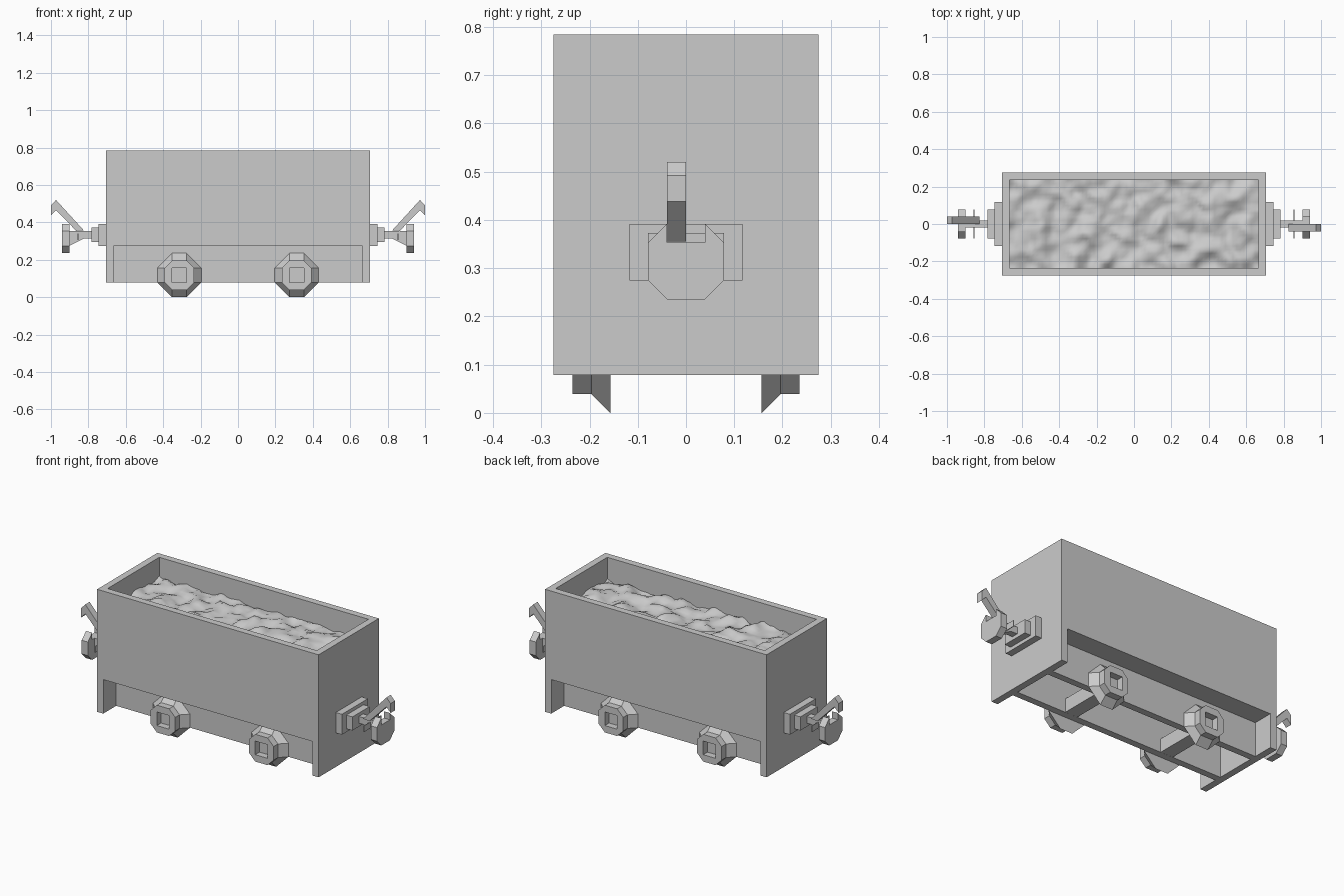
import bpy, bmesh
from mathutils import Matrix, Vector, noise

if "Cube" in bpy.data.objects:
    bpy.data.objects.remove(bpy.data.objects["Cube"])

U = 0.0392  # base module of the model

grey = bpy.data.materials.new("light_grey")
grey.diffuse_color = (0.6, 0.6, 0.6, 1)
grey.use_nodes = True
grey.node_tree.nodes["Principled BSDF"].inputs["Base Color"].default_value = grey.diffuse_color


def finish(name, bm):
    bmesh.ops.remove_doubles(bm, verts=bm.verts, dist=1e-5)
    bmesh.ops.recalc_face_normals(bm, faces=bm.faces)
    me = bpy.data.meshes.new(name)
    bm.to_mesh(me)
    bm.free()
    me.materials.append(grey)
    ob = bpy.data.objects.new(name, me)
    bpy.context.collection.objects.link(ob)
    return ob


def box(name, x, y, z):
    """Box from (min, max) pairs."""
    bm = bmesh.new()
    size = Matrix.Diagonal((x[1] - x[0], y[1] - y[0], z[1] - z[0], 1))
    mid = Matrix.Translation([sum(p) / 2 for p in (x, y, z)])
    bmesh.ops.create_cube(bm, size=1, matrix=mid @ size)
    return finish(name, bm)


def prism(name, pts, axis, a, b):
    """Extrude a 2D profile along x (profile y,z) or y (profile x,z)."""
    bm = bmesh.new()
    at = (lambda p, t: (t, p[0], p[1])) if axis == 'x' else (lambda p, t: (p[0], t, p[1]))
    face = bm.faces.new([bm.verts.new(at(p, a)) for p in pts])
    new = bmesh.ops.extrude_face_region(bm, geom=[face])['geom']
    shift = Vector(at((0, 0), b - a))
    bmesh.ops.translate(bm, vec=shift, verts=[v for v in new if isinstance(v, bmesh.types.BMVert)])
    return finish(name, bm)


# wagon body: one block with load space, side recesses and underside pocket cut out
body = box("wagon_body", (-18*U, 18*U), (-7*U, 7*U), (2*U, 20*U))
cuts = [("load_space_cutter", (-6*U, 6*U), (14*U, 22*U)),
        ("front_recess_cutter", (-9*U, -4*U), (0, 7*U)),
        ("back_recess_cutter", (4*U, 9*U), (0, 7*U)),
        ("underside_cutter", (-3*U, 3*U), (0, 7*U))]
for name, y, z in cuts:
    cutter = box(name, (-17*U, 17*U), y, z)
    mod = body.modifiers.new(name, 'BOOLEAN')
    mod.operation = 'DIFFERENCE'
    mod.solver = 'EXACT'
    mod.object = cutter
bpy.context.view_layer.objects.active = body
body.select_set(True)
for name, _, _ in cuts:
    bpy.ops.object.modifier_apply(modifier=name)
    bpy.data.objects.remove(bpy.data.objects[name])

# lumpy bulk load
bm = bmesh.new()
bmesh.ops.create_grid(bm, x_segments=68, y_segments=24, size=1,
                      matrix=Matrix.Diagonal((17*U, 6*U, 1, 1)))
for v in bm.verts:
    p = Vector((v.co.x, v.co.y, 0.37))
    v.co.z = 0.662 + 0.035 * noise.noise(p * 11) + 0.014 * noise.noise(p * 24)
for f in bm.faces:
    f.smooth = True
load = finish("bulk_load", bm)
if load.data.polygons[0].normal.z < 0:
    load.data.flip_normals()


# wheels with a tapered flange and square hub socket, plus axles
def wheel(name, cx, side):
    bm = bmesh.new()
    rings = []
    for r, y in ((3, 4), (2, 5), (2, 6), (1, 6), (1, 5)):
        pts = [(r, -1), (r, 1), (1, r), (-1, r), (-r, 1), (-r, -1), (-1, -r), (1, -r)]
        rings.append([bm.verts.new((cx + a*U, side*y*U, (3 + b)*U)) for a, b in pts])
    for r0, r1 in zip(rings, rings[1:]):
        for i in range(8):
            j = (i + 1) % 8
            bm.faces.new((r0[i], r0[j], r1[j], r1[i]))
    bm.faces.new(rings[0])
    bm.faces.new(rings[-1])
    bmesh.ops.dissolve_degenerate(bm, dist=1e-5, edges=bm.edges)
    return finish(name, bm)


for end, cx in (("left", -8*U), ("right", 8*U)):
    box(end + "_axle", (cx - U, cx + U), (-4.2*U, 4.2*U), (2.01*U, 4*U))
    for row, side in (("front", -1), ("back", 1)):
        wheel(f"{row}_{end}_wheel", cx, side)

# couplings: built at the right end, repeated by half a turn at the left
c = 8*U
coupling = [
    box("coupling_mount", (18*U, 19*U), (-3*U, 3*U), (7*U, 10*U)),
    box("coupling_block", (19*U, 20*U), (-2*U, 2*U), (7.5*U, 9.5*U)),
    prism("coupling_bar", [(20*U, 8*U), (21*U, 8*U), (23*U, 7*U), (23*U, 9*U),
                           (22*U, 9*U), (20*U, 9*U)], 'y', -U/2, U/2),
    box("coupling_cross_plate", (0.854, 0.858), (-2*U, 2*U), (0.305, 0.34)),
    prism("coupling_disc", [(-2*U, c + U), (-2*U, c - U), (-U, c - 2*U), (U, c - 2*U),
                            (2*U, c - U), (2*U, c + U), (U, c + 2*U), (U, c + U),
                            (-U, c + U), (-U, c + 2*U)], 'x', 23*U, 24*U),
    prism("coupling_hook", [(0.825, 0.358), (0.865, 0.355), (0.973, 0.466), (1.0, 0.438),
                            (1.0, 0.492), (0.973, 0.52)], 'y', -U, 0),
]
for ob in coupling:
    twin = ob.copy()
    twin.data = ob.data.copy()
    twin.name = "left_" + ob.name
    ob.name = "right_" + ob.name
    twin.data.transform(Matrix.Rotation(3.14159265, 4, 'Z'))
    bpy.context.collection.objects.link(twin)
